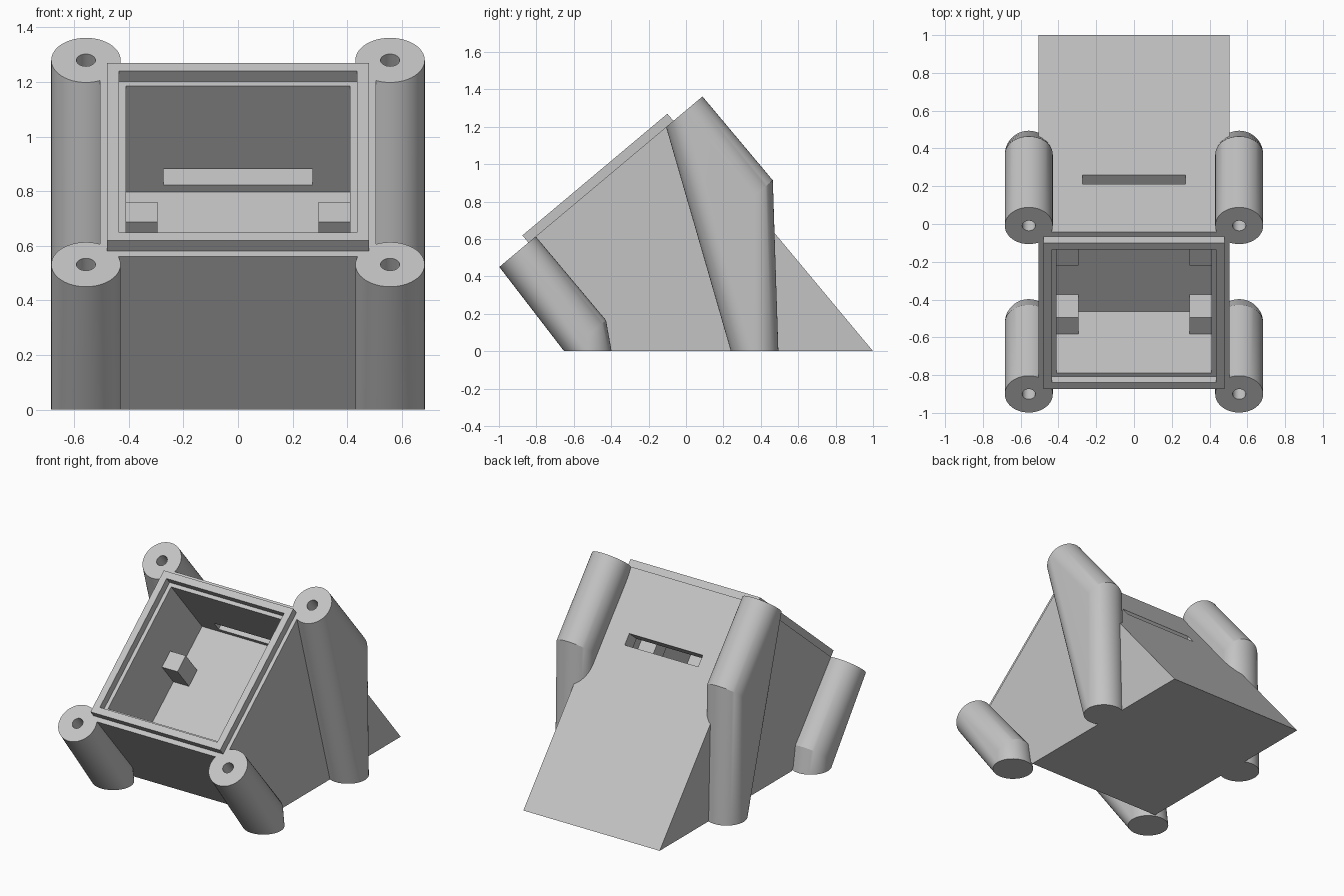
import bpy, bmesh
from math import radians, sin, cos, pi
from mathutils import Vector

cube = bpy.data.objects.get("Cube")
if cube:
    bpy.data.objects.remove(cube, do_unlink=True)

# Tilted frame of the open face: X across, U up the slope, N out of the face
TILT = radians(40)
U = Vector((0, cos(TILT), sin(TILT)))
N = Vector((0, -sin(TILT), cos(TILT)))
CENTRE = Vector((0, -0.455, 0.906))
HALF_X, HALF_U = 0.505, 0.537
POST_X, POST_U, POST_R, POST_LEN = 0.557, 0.582, 0.127, 0.585

grey = bpy.data.materials.new("light_grey")
grey.use_nodes = True
colour = (0.55, 0.55, 0.55, 1)
grey.diffuse_color = colour
grey.node_tree.nodes["Principled BSDF"].inputs["Base Color"].default_value = colour


def place(x, u, depth):
    """Point given across, up the slope and below the open face."""
    return CENTRE + Vector((x, 0, 0)) + U * u - N * depth


def hull(name, points):
    """Solid convex part around a set of points."""
    bm = bmesh.new()
    for p in points:
        bm.verts.new(p)
    result = bmesh.ops.convex_hull(bm, input=bm.verts)
    loose = {g for g in result["geom_interior"] + result["geom_unused"]
             if isinstance(g, bmesh.types.BMVert)}
    bmesh.ops.delete(bm, geom=list(loose), context="VERTS")
    bmesh.ops.dissolve_limit(bm, angle_limit=radians(0.2), verts=bm.verts, edges=bm.edges)
    bmesh.ops.recalc_face_normals(bm, faces=bm.faces)
    mesh = bpy.data.meshes.new(name)
    bm.to_mesh(mesh)
    bm.free()
    mesh.materials.append(grey)
    obj = bpy.data.objects.new(name, mesh)
    bpy.context.collection.objects.link(obj)
    return obj


def box(name, xs, us, depths):
    return hull(name, [place(x, u, d) for x in xs for u in us for d in depths])


def disc(x, u, depth, r, count=48):
    """Ring of points parallel to the open face."""
    return [place(x + r * cos(2 * pi * i / count), u + r * sin(2 * pi * i / count), depth)
            for i in range(count)]


def combine(target, tool, operation):
    """Apply a boolean and discard the tool."""
    mod = target.modifiers.new("cut", "BOOLEAN")
    mod.operation, mod.solver, mod.object = operation, "EXACT", tool
    tool.hide_render = True
    bpy.context.view_layer.objects.active = target
    bpy.ops.object.modifier_apply(modifier=mod.name)
    bpy.data.objects.remove(tool, do_unlink=True)


# Wedge body: sloped open face, long sloped back, flat base
top_front, top_back = place(0, -HALF_U, 0), place(0, HALF_U, 0)
profile = [(top_front.y, top_front.z), (top_back.y, top_back.z),
           (1, 0), (top_front.y + top_front.z * sin(TILT) / cos(TILT), 0)]
housing = hull("wedge_housing", [(x, y, z) for x in (-HALF_X, HALF_X) for y, z in profile])

# Corner posts: tilted cylinder blended into a flat round foot
corners = [(sx * POST_X, su * POST_U) for sx in (-1, 1) for su in (-1, 1)]
for x, u in corners:
    end = place(x, u, POST_LEN)
    foot = [(end.x + POST_R * cos(2 * pi * i / 48), end.y + POST_R * sin(2 * pi * i / 48), 0)
            for i in range(48)]
    post = hull("post", disc(x, u, 0, POST_R) + disc(x, u, POST_LEN, POST_R) + foot)
    combine(housing, post, "UNION")

# Screw holes
for x, u in corners:
    hole = hull("hole", disc(x, u, -0.05, 0.035, 32) + disc(x, u, 0.4, 0.035, 32))
    combine(housing, hole, "DIFFERENCE")

# Seal groove around the opening
groove = box("groove", (-0.48, 0.48), (-0.506, 0.506), (-0.05, 0.04))
ridge = box("ridge", (-0.435, 0.435), (-0.461, 0.461), (-0.1, 0.1))
combine(groove, ridge, "DIFFERENCE")
combine(housing, groove, "DIFFERENCE")

# Cavity and rear cable slot
combine(housing, box("cavity", (-0.41, 0.41), (-0.436, 0.436), (-0.05, 0.508)), "DIFFERENCE")
combine(housing, box("slot", (-0.272, 0.272), (0.4, 0.6), (0.398, 0.474)), "DIFFERENCE")

# Four support blocks on the cavity floor
for side, sx in (("right", -1), ("left", 1)):
    for row, u in (("front", -0.436), ("rear", 0.04)):
        box(f"{row}_{side}_support_block", (sx * 0.295, sx * 0.41),
            (u, u + 0.115), (0.32, 0.508))

# Smooth the round posts, keep edges sharp
bpy.ops.object.select_all(action="DESELECT")
housing.select_set(True)
bpy.context.view_layer.objects.active = housing
bpy.ops.object.shade_smooth_by_angle(angle=radians(25))
